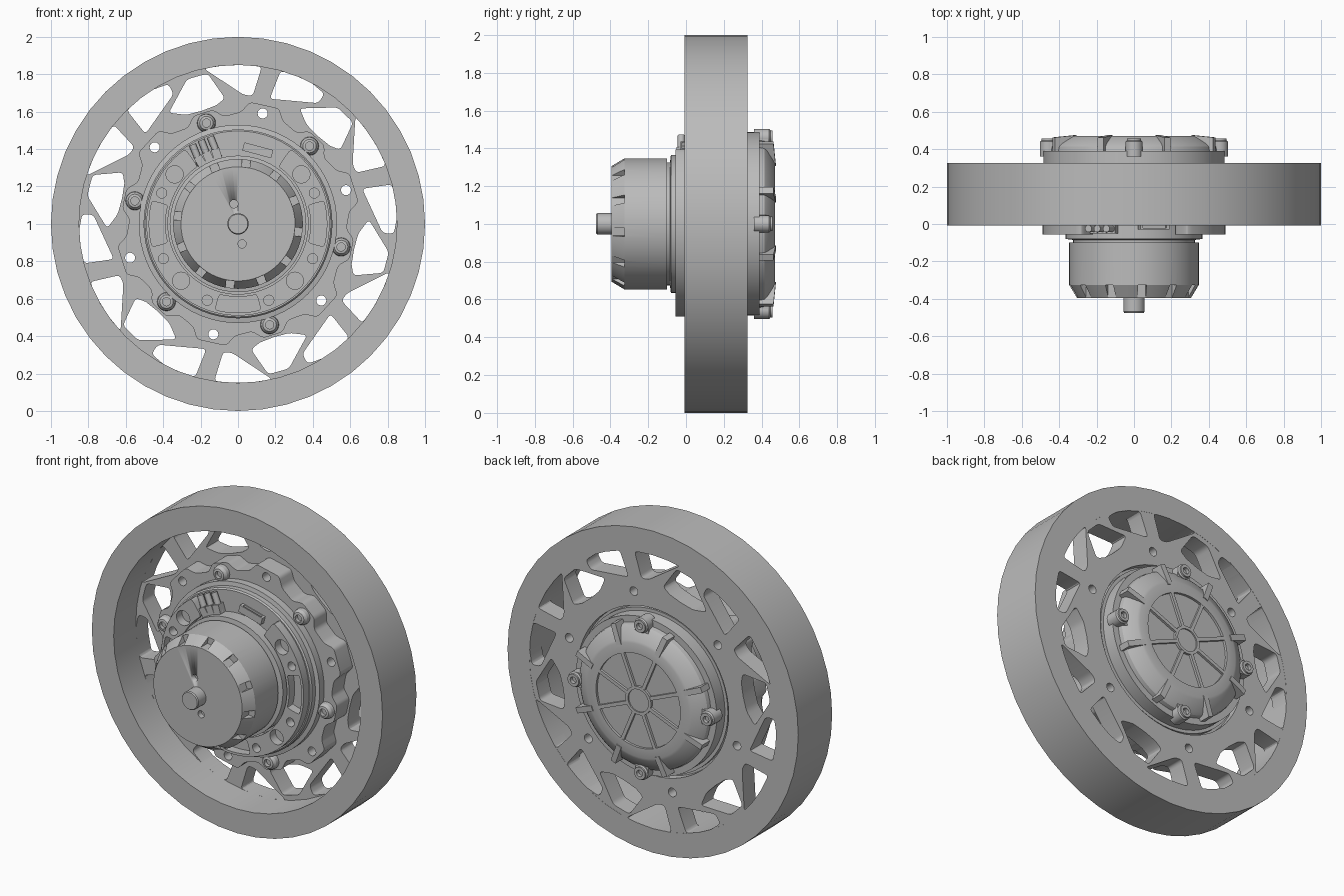
import bpy, bmesh, math
from mathutils import Vector, Matrix

cube = bpy.data.objects.get("Cube")
if cube:
    bpy.data.objects.remove(cube)

grey = bpy.data.materials.new("machined_grey")
grey.use_nodes = True
grey.diffuse_color = (0.5, 0.5, 0.5, 1)
grey.node_tree.nodes["Principled BSDF"].inputs["Base Color"].default_value = (0.5, 0.5, 0.5, 1)

AXIS_Z = 1.0          # height of the wheel axle
LUG = 77.4            # angle of the first mounting lug


def polar(deg, r):
    a = math.radians(deg)
    return Vector((r * math.cos(a), r * math.sin(a)))


def finish(name, bm, smooth=True):
    bmesh.ops.remove_doubles(bm, verts=bm.verts, dist=1e-5)
    bmesh.ops.recalc_face_normals(bm, faces=bm.faces)
    mesh = bpy.data.meshes.new(name)
    bm.to_mesh(mesh)
    bm.free()
    ob = bpy.data.objects.new(name, mesh)
    bpy.context.collection.objects.link(ob)
    mesh.materials.append(grey)
    if smooth:
        bpy.ops.object.select_all(action='DESELECT')
        ob.select_set(True)
        bpy.context.view_layer.objects.active = ob
        bpy.ops.object.shade_smooth_by_angle(angle=math.radians(25))
    return ob


def lathe(name, profile, closed=False, centre=(0, 0), steps=64):
    """Turn (radius, y) points around an axis parallel to y."""
    bm = bmesh.new()
    vs = [bm.verts.new((r, y, 0)) for r, y in profile]
    pairs = list(zip(vs, vs[1:])) + ([(vs[-1], vs[0])] if closed else [])
    edges = [bm.edges.new(p) for p in pairs]
    bmesh.ops.spin(bm, geom=vs + edges, cent=(0, 0, 0), axis=(0, 1, 0),
                   angle=math.tau, steps=steps, use_duplicate=False)
    bmesh.ops.translate(bm, verts=bm.verts, vec=(centre[0], 0, AXIS_Z + centre[1]))
    return finish(name, bm)


def circle(c, r, n=24):
    return [Vector(c) + polar(360 * i / n, r) for i in range(n)]


def rounded(pts, d):
    """Fillet the sharp corners of a polygon."""
    out = []
    for i, p in enumerate(pts):
        a, b = pts[i - 1] - p, pts[(i + 1) % len(pts)] - p
        if math.pi - a.angle(b) < math.radians(20):
            out.append(p)
            continue
        s = p + a.normalized() * min(d, a.length * 0.4)
        e = p + b.normalized() * min(d, b.length * 0.4)
        for t in (0, 0.25, 0.5, 0.75, 1):
            out.append(s * (1 - t) ** 2 + p * 2 * t * (1 - t) + e * t * t)
    return out


def plate(name, loops, y0, y1):
    """Flat plate from an outline and its holes, extruded along y."""
    cu = bpy.data.curves.new(name, 'CURVE')
    cu.dimensions, cu.fill_mode, cu.extrude = '2D', 'BOTH', (y1 - y0) / 2
    for loop in loops:
        sp = cu.splines.new('POLY')
        sp.points.add(len(loop) - 1)
        for q, p in zip(sp.points, loop):
            q.co = (p[0], p[1], 0, 1)
        sp.use_cyclic_u = True
    tmp = bpy.data.objects.new(name + "_curve", cu)
    bpy.context.collection.objects.link(tmp)
    dg = bpy.context.evaluated_depsgraph_get()
    mesh = bpy.data.meshes.new_from_object(tmp.evaluated_get(dg))
    bpy.data.objects.remove(tmp)
    bm = bmesh.new()
    bm.from_mesh(mesh)
    bpy.data.meshes.remove(mesh)
    bm.transform(Matrix.Translation((0, (y0 + y1) / 2, AXIS_Z)) @ Matrix.Rotation(math.pi / 2, 4, 'X'))
    return finish(name, bm)


def radial_boxes(name, angles, r0, r1, width, y0, y1, taper=0.0):
    """Boxes pointing outwards; taper lowers the far rear edge."""
    bm = bmesh.new()
    for deg in angles:
        new = bmesh.ops.create_cube(bm, size=1)["verts"]
        for v in new:
            y = y0 if v.co.y < 0 else y1 - (taper if v.co.x > 0 else 0)
            v.co = Vector((r0 if v.co.x < 0 else r1, y, v.co.z * width))
        bmesh.ops.rotate(bm, verts=new, cent=(0, 0, 0),
                         matrix=Matrix.Rotation(-math.radians(deg), 3, 'Y'))
        bmesh.ops.translate(bm, verts=new, vec=(0, 0, AXIS_Z))
    return finish(name, bm, smooth=False)


def cut(ob, cutter):
    cutter.hide_render = True
    cutter.hide_viewport = True
    mod = ob.modifiers.new("cut", 'BOOLEAN')
    mod.operation, mod.object, mod.solver = 'DIFFERENCE', cutter, 'EXACT'


sixths = [LUG + 60 * k for k in range(6)]

# Outer rim
lathe("wheel_rim", [(1, -0.008), (1, 0.325), (0.85, 0.325), (0.85, -0.008)], True, steps=48)

# Spoked disc: three triangular openings on each lug
openings = [
    [(25, 0.85), (18, 0.85), (11, 0.85), (4, 0.85), (6, 0.69), (10, 0.69)],
    [(-3, 0.85), (-9, 0.85), (-15, 0.85), (-21, 0.835), (-21, 0.775), (-1.6, 0.69)],
    [(-15.5, 0.70), (-28, 0.82), (-36, 0.82), (-41.5, 0.675), (-37, 0.645), (-30, 0.635), (-22, 0.645)],
]
lug_holes = [circle(polar(a, 0.605), 0.027, 16) for a in sixths]
spokes = [rounded([polar(a + d, r) for d, r in shape], 0.022) for a in sixths for shape in openings]
plate("spoke_disc", [circle((0, 0), 0.857, 96), circle((0, 0), 0.52, 64)] + spokes + lug_holes, 0.21, 0.324)

# Lugged mounting crown in front of the disc
teeth = [(-11, 0.60), (-7, 0.655), (7, 0.655), (11, 0.60), (20, 0.58), (25, 0.625), (35, 0.625), (40, 0.58)]
crown = rounded([polar(a + d, r) for a in sixths for d, r in teeth], 0.02)
plate("mounting_crown", [crown, circle((0, 0), 0.52, 64)] + lug_holes, 0.09, 0.22)

# Crown bolts with sockets
for a in sixths:
    lathe("crown_bolt", [(0, 0.07), (0.022, 0.07), (0.022, 0.047), (0.036, 0.05), (0.047, 0.066),
                         (0.05, 0.092), (0, 0.092)], centre=polar(a + 30, 0.565), steps=20)

# Gearbox housing
lathe("gearbox_housing", [(0, 0), (0.497, 0), (0.505, 0.008), (0.505, 0.04), (0.53, 0.045), (0.53, 0.28),
                          (0.505, 0.28), (0.505, 0.31), (0.485, 0.31), (0.485, 0.39), (0, 0.39)])

# Raised front pad with slots and round pockets, open at the top for the wiring
pad = [polar(125 + 290 * i / 60, 0.49) for i in range(61)] + [polar(55 - 290 * i / 60, 0.375) for i in range(61)]
pockets = []
for a in (0, 180, 270):
    pockets.append([polar(a + s, r) for s, r in
                    [(-15 + 3 * i, 0.475) for i in range(11)] + [(15 - 3 * i, 0.39) for i in range(11)]])
    pockets[-1] = rounded(pockets[-1], 0.04)
for a in (38, 142, 225, 315):
    pockets.append(circle(polar(a, 0.43), 0.046))
for a in (22, 158, 205, 248, 292, 335):
    pockets.append(circle(polar(a, 0.44), 0.027, 16))
plate("front_pad", [rounded(pad, 0.03)] + pockets, -0.055, 0.005)

# Motor stator and rotor bell
lathe("motor_stator", [(0, -0.11), (0.325, -0.11), (0.325, -0.085), (0.365, -0.08), (0.365, 0.02), (0, 0.02)])
bell = lathe("rotor_bell", [(0, -0.395), (0.305, -0.395), (0.347, -0.325), (0.347, -0.1), (0, -0.1)])
cut(bell, radial_boxes("vent_cutter", [22.5 + 30 * k for k in range(12)], 0.306, 0.4, 0.045, -0.45, -0.325))
for i, c in enumerate([(-0.022, 0.107), (0.022, -0.107)]):
    cut(bell, lathe(f"face_hole_cutter_{i}", [(0, -0.45), (0.022, -0.45), (0.022, -0.36), (0, -0.36)],
                    centre=c, steps=16))
lathe("motor_shaft", [(0, -0.475), (0.052, -0.475), (0.057, -0.468), (0.057, -0.38), (0, -0.38)], steps=32)

# Wiring: three phase leads with sleeves and a signal socket
for i in range(3):
    a = 107 + 7 * i
    radial_boxes("lead_base", [a], 0.36, 0.42, 0.045, -0.05, 0.002)
    bm = bmesh.new()
    bmesh.ops.create_cone(bm, cap_ends=True, segments=16, radius1=0.019, radius2=0.019, depth=0.12)
    side = polar(112, 1)
    turn = Vector((side.x, 0, side.y)).to_track_quat('Z', 'Y').to_matrix().to_4x4()
    p = polar(a, 0.43)
    bm.transform(Matrix.Translation((p.x, -0.025, AXIS_Z + p.y)) @ turn)
    finish("phase_lead", bm)
socket = radial_boxes("signal_socket", [75], 0.385, 0.43, 0.16, -0.03, 0.002)
cut(socket, radial_boxes("socket_cutter", [75], 0.41, 0.45, 0.13, -0.022, -0.006))

# Domed rear cover with a recessed face
lathe("rear_cover", [(0, 0.455), (0.29, 0.455), (0.29, 0.47), (0.35, 0.47), (0.365, 0.465), (0.425, 0.43),
                     (0.44, 0.415), (0.445, 0.39), (0.475, 0.385), (0.475, 0.36), (0, 0.36)])
lathe("cover_hub", [(0, 0.462), (0.07, 0.462), (0.07, 0.47), (0.088, 0.47), (0.088, 0.45), (0, 0.45)], steps=32)
eighths = [22.5 + 45 * k for k in range(8)]
radial_boxes("cover_dividers", eighths, 0.08, 0.295, 0.022, 0.45, 0.4695)
radial_boxes("cover_ribs", eighths, 0.34, 0.465, 0.035, 0.38, 0.475, taper=0.012)

# Rear bolt bosses with sockets
for a in (0, 90, 180, 270):
    lathe("rear_bolt_boss", [(0, 0.36), (0.046, 0.36), (0.046, 0.44), (0.038, 0.447), (0.038, 0.457),
                             (0.02, 0.457), (0.02, 0.435), (0, 0.435)], centre=polar(a, 0.457), steps=20)
    radial_boxes("boss_web", [a], 0.36, 0.45, 0.09, 0.38, 0.435)
